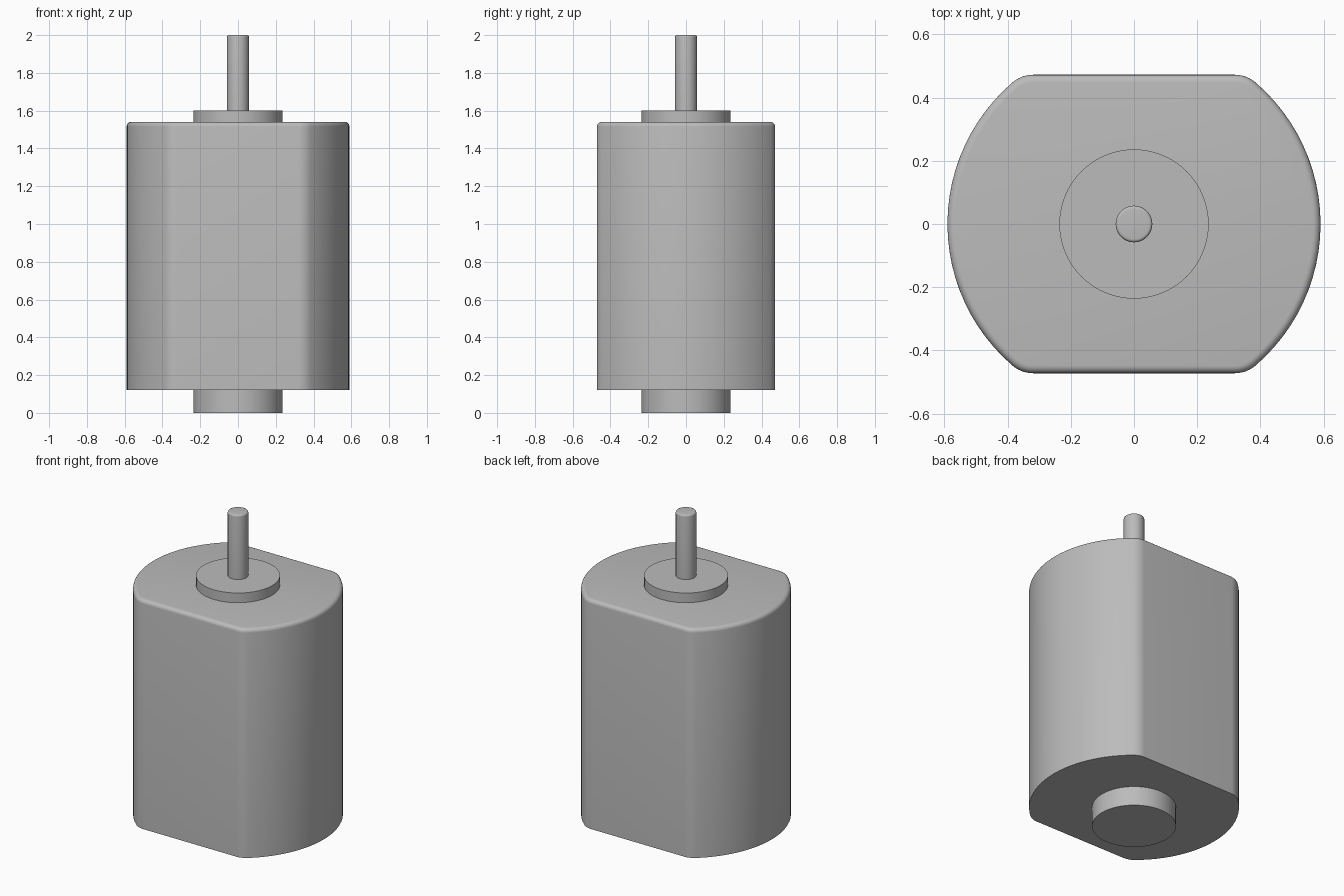
import bpy, bmesh
from math import sin, cos, pi, sqrt, atan2, radians

cube = bpy.data.objects.get("Cube")
if cube:
    bpy.data.objects.remove(cube)

# One plain metal grey
metal = bpy.data.materials.new("metal_grey")
metal.use_nodes = True
colour = (0.5, 0.5, 0.5, 1)
metal.diffuse_color = colour
metal.node_tree.nodes["Principled BSDF"].inputs["Base Color"].default_value = colour


def circle(radius, steps=64):
    return [(radius * cos(2 * pi * i / steps), radius * sin(2 * pi * i / steps))
            for i in range(steps)]


def can_outline(inset, radius=0.59, flat=0.472, fillet=0.1):
    """Round can with two flats and filleted corners, offset inwards."""
    cy = flat - fillet
    cx = sqrt((radius - fillet) ** 2 - cy ** 2)
    a = atan2(cy, cx)
    right = []
    for i in range(7):
        t = -pi / 2 + (pi / 2 - a) * i / 6
        r = fillet - inset
        right.append((cx + r * cos(t), -cy + r * sin(t)))
    for i in range(1, 24):
        t = -a + 2 * a * i / 24
        right.append(((radius - inset) * cos(t), (radius - inset) * sin(t)))
    right += [(x, -y) for x, y in right[6::-1]]
    return right + [(-x, -y) for x, y in right]


def loft(name, outline, levels):
    """Skin an outline through (inset, height) levels and cap both ends."""
    bm = bmesh.new()
    rings = [[bm.verts.new((x, y, z)) for x, y in outline(d)] for d, z in levels]
    n = len(rings[0])
    for low, high in zip(rings, rings[1:]):
        for i in range(n):
            j = (i + 1) % n
            bm.faces.new((low[i], low[j], high[j], high[i]))
    bm.faces.new(rings[0][::-1])
    bm.faces.new(rings[-1])
    mesh = bpy.data.meshes.new(name)
    bm.to_mesh(mesh)
    bm.free()
    mesh.materials.append(metal)
    obj = bpy.data.objects.new(name, mesh)
    bpy.context.collection.objects.link(obj)
    bpy.ops.object.select_all(action="DESELECT")
    obj.select_set(True)
    bpy.context.view_layer.objects.active = obj
    bpy.ops.object.shade_smooth_by_angle(angle=radians(30))


def rounded_top(bottom, top, radius, steps=5):
    arc = [pi / 2 * i / steps for i in range(steps + 1)]
    return [(0, bottom)] + [(radius * (1 - cos(t)), top - radius * (1 - sin(t)))
                            for t in arc]


# Motor can, bearing bosses and output shaft
loft("motor_can", can_outline, rounded_top(0.12, 1.54, 0.024))
loft("rear_boss", lambda d: circle(0.236 - d), [(0, 0), (0, 0.12)])
loft("front_boss", lambda d: circle(0.236 - d), [(0, 1.54), (0, 1.6)])
loft("shaft", lambda d: circle(0.058 - d, 40), rounded_top(1.6, 2.0, 0.01))
